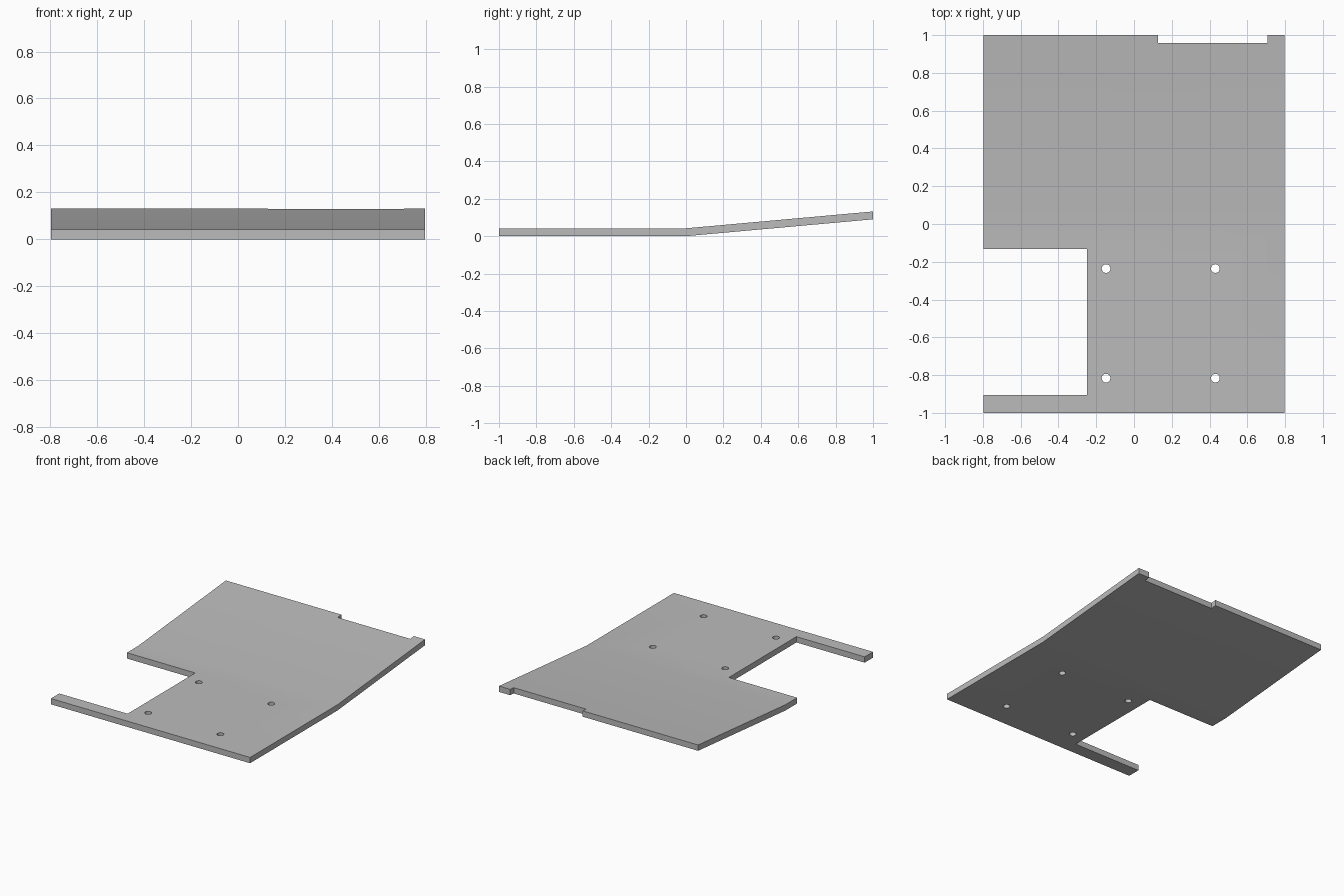
import bpy
import bmesh

cube = bpy.data.objects.get("Cube")
if cube:
    bpy.data.objects.remove(cube, do_unlink=True)


def make_object(name, bm):
    bmesh.ops.recalc_face_normals(bm, faces=bm.faces)
    mesh = bpy.data.meshes.new(name)
    bm.to_mesh(mesh)
    bm.free()
    obj = bpy.data.objects.new(name, mesh)
    bpy.context.collection.objects.link(obj)
    return obj


def add_box(bm, x0, x1, y0, y1):
    """Tall box that passes right through the plate."""
    box = bmesh.ops.create_cube(bm, size=1)["verts"]
    bmesh.ops.scale(bm, vec=(x1 - x0, y1 - y0, 1), verts=box)
    bmesh.ops.translate(bm, vec=((x0 + x1) / 2, (y0 + y1) / 2, 0), verts=box)


# Plate: bent side profile extruded across the width
half_width, thick, rise = 0.797, 0.042, 0.09
profile = [(-1, 0), (0, 0), (1, rise), (1, rise + thick), (0, thick), (-1, thick)]
bm = bmesh.new()
side = bm.faces.new([bm.verts.new((-half_width, y, z)) for y, z in profile])
extruded = bmesh.ops.extrude_face_region(bm, geom=[side])["geom"]
moved = [v for v in extruded if isinstance(v, bmesh.types.BMVert)]
bmesh.ops.translate(bm, vec=(2 * half_width, 0, 0), verts=moved)
plate = make_object("bent_plate", bm)

# Cutter: side opening, rear notch and four screw holes
bm = bmesh.new()
add_box(bm, -1, -0.25, -0.905, -0.132)
add_box(bm, 0.127, 0.708, 0.958, 1.2)
for x in (-0.148, 0.431):
    for y in (-0.236, -0.816):
        hole = bmesh.ops.create_cone(bm, cap_ends=True, segments=32,
                                     radius1=0.023, radius2=0.023, depth=1)["verts"]
        bmesh.ops.translate(bm, vec=(x, y, 0), verts=hole)
cutter = make_object("opening_cutter", bm)
cutter.hide_render = True

# Apply the cut, then discard the cutter
cut = plate.modifiers.new("openings", "BOOLEAN")
cut.operation = "DIFFERENCE"
cut.solver = "EXACT"
cut.object = cutter
bpy.context.view_layer.objects.active = plate
plate.select_set(True)
bpy.ops.object.modifier_apply(modifier=cut.name)
bpy.data.objects.remove(cutter, do_unlink=True)

# Plain grey finish
grey = bpy.data.materials.new("plain_grey")
grey.use_nodes = True
colour = (0.5, 0.5, 0.5, 1)
grey.diffuse_color = colour
grey.node_tree.nodes["Principled BSDF"].inputs["Base Color"].default_value = colour
plate.data.materials.clear()
plate.data.materials.append(grey)

# Smooth hole walls with crisp plate edges
bpy.ops.object.shade_smooth_by_angle()
